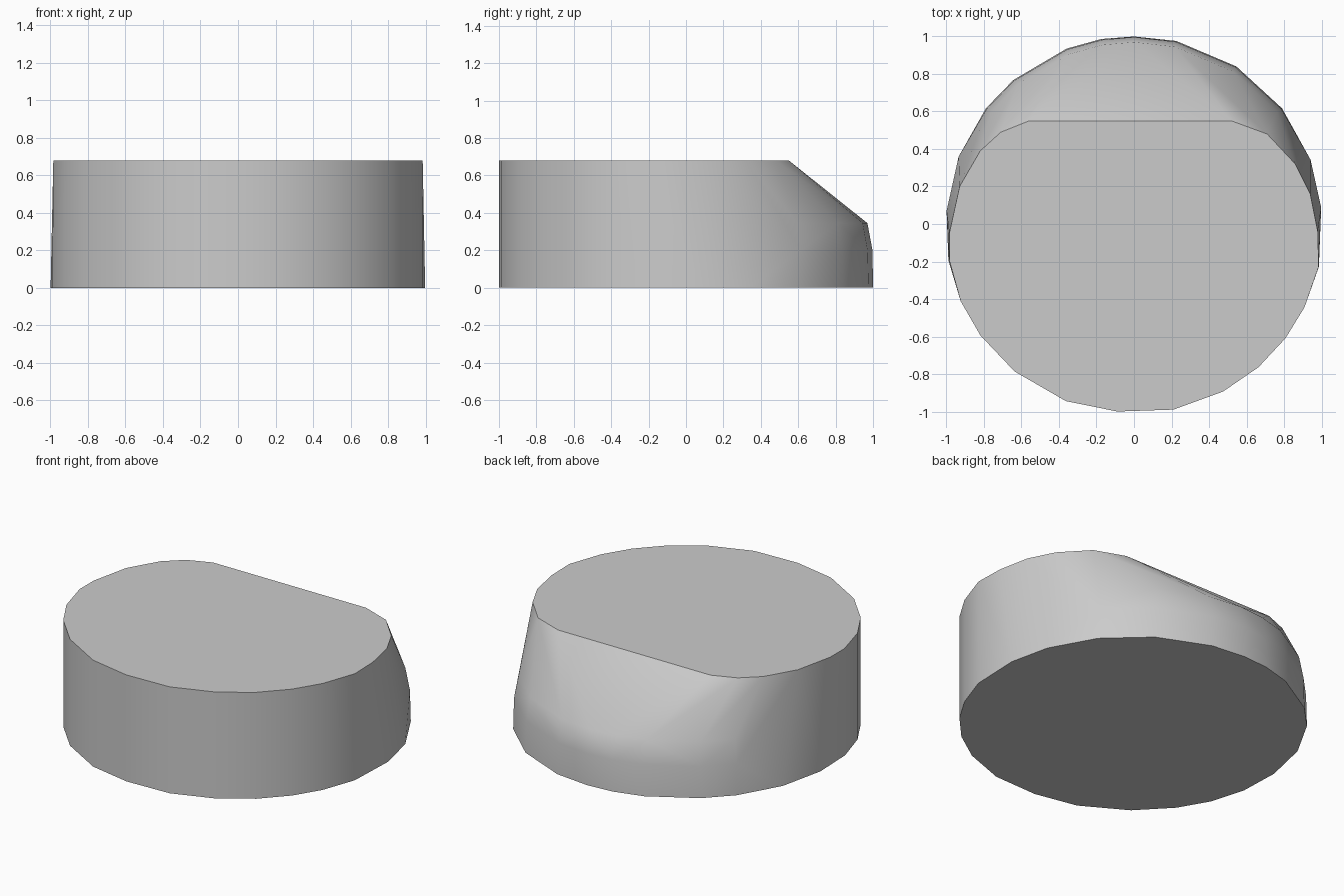
import bpy
import bmesh
from math import cos, sin, radians

# Remove the default object
default_cube = bpy.data.objects.get("Cube")
if default_cube:
    bpy.data.objects.remove(default_cube, do_unlink=True)

HEIGHT = 0.68
FRONT_ANGLES = (-169, -156, -144, -129, -111, -95, -78, -62, -49, -37, -26, -13)
BACK_ANGLES = (5, 20, 38, 57, 77, 90, 100, 111, 130, 142, 159, 176)
# Top rim behind the middle, ending in the straight edge of the slanted cut
TOP_BACK = ((0.98, -0.04), (0.94, 0.16), (0.86, 0.32), (0.71, 0.48), (0.52, 0.55),
            (-0.56, 0.55), (-0.71, 0.49), (-0.82, 0.39), (-0.93, 0.2), (-0.985, -0.05))


def make_material(name, value):
    """Plain single colour material."""
    material = bpy.data.materials.new(name)
    material.use_nodes = True
    colour = (value, value, value, 1)
    material.diffuse_color = colour
    shader = next(n for n in material.node_tree.nodes if n.type == "BSDF_PRINCIPLED")
    shader.inputs["Base Color"].default_value = colour
    return material


def arc(angles, radius, z, limit=1.0):
    """Points on a slightly squared-off circle at one height."""
    points = []
    for angle in angles:
        x, y = radius * cos(radians(angle)), radius * sin(radians(angle))
        points.append((max(-limit, min(limit, x)), max(-1, min(1, y)), z))
    return points


# Outline rings of the drum: base, top and the rounded shoulder under the cut
base_ring = arc(FRONT_ANGLES, 1.012, 0, 0.99) + arc(BACK_ANGLES, 1.002, 0)
top_ring = arc(FRONT_ANGLES, 1.012, HEIGHT, 0.985)
top_ring += [(x, y, HEIGHT) for x, y in TOP_BACK]
shoulder_angles = [a for a in BACK_ANGLES if sin(radians(a)) > 0.6]
shoulder = arc(shoulder_angles, 0.997, 0.2) + arc(shoulder_angles, 0.97, 0.345)

# Wrap one convex skin round the rings
bm = bmesh.new()
for point in base_ring + top_ring + shoulder:
    bm.verts.new(point)
hull = bmesh.ops.convex_hull(bm, input=bm.verts[:])
loose = [v for v in bm.verts if not v.link_faces]
bmesh.ops.delete(bm, geom=loose, context="VERTS")

# Merge the flat triangles of the top and the base into single faces
bmesh.ops.dissolve_limit(bm, angle_limit=radians(0.5), verts=[], edges=bm.edges[:])
bmesh.ops.recalc_face_normals(bm, faces=bm.faces[:])
bm.normal_update()

# Smooth walls, with crisp rims round the flat top and base
for face in bm.faces:
    face.smooth = True
for edge in bm.edges:
    flat = [abs(face.normal.z) > 0.99 for face in edge.link_faces]
    edge.smooth = not any(flat)

mesh = bpy.data.meshes.new("slanted_drum")
bm.to_mesh(mesh)
bm.free()
mesh.materials.append(make_material("light grey", 0.6))
drum = bpy.data.objects.new("slanted_drum", mesh)
bpy.context.collection.objects.link(drum)
